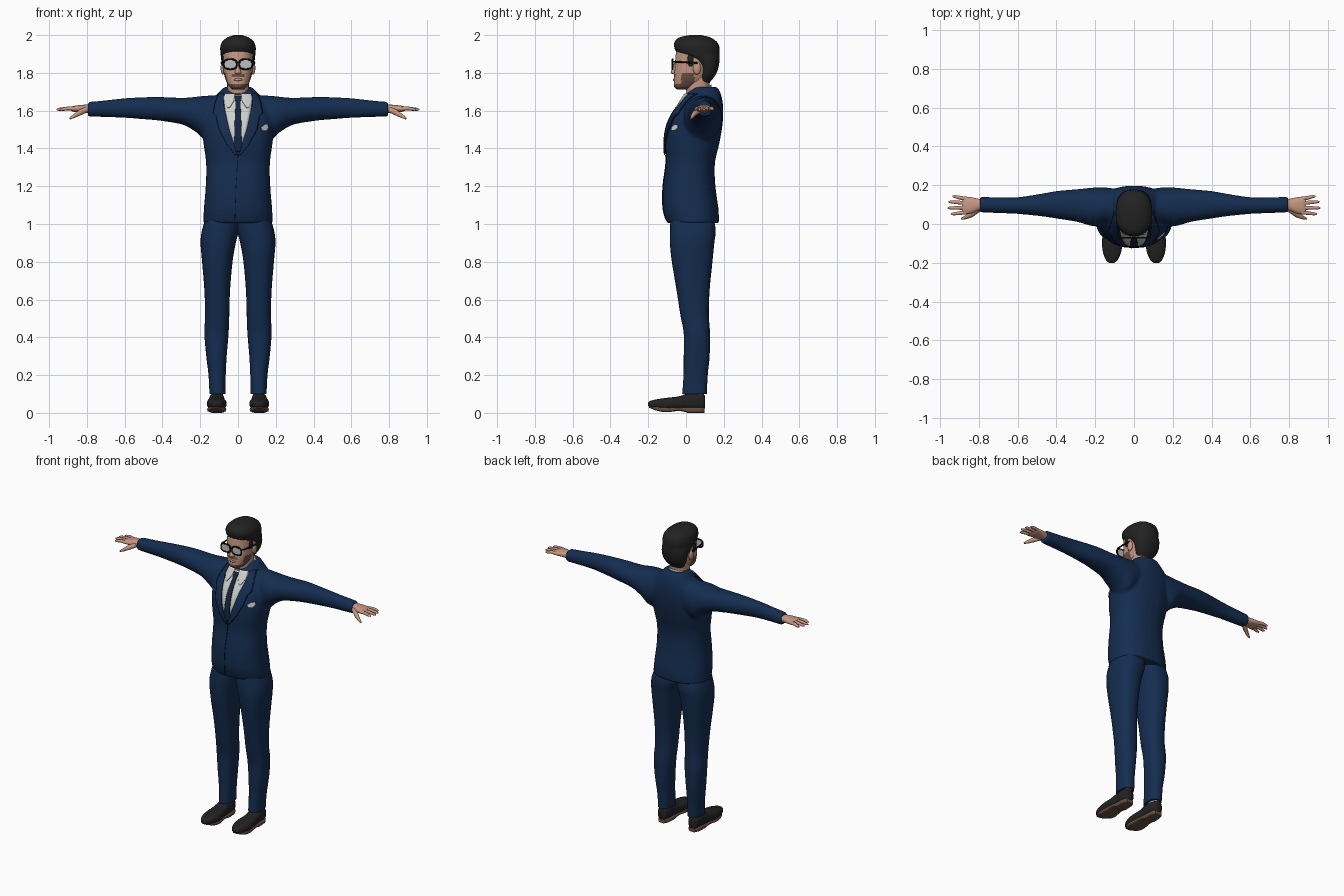
import bpy, bmesh, math
from mathutils import Vector
from mathutils.bvhtree import BVHTree

if "Cube" in bpy.data.objects:
    bpy.data.objects.remove(bpy.data.objects["Cube"])


def material(name, r, g, b):
    m = bpy.data.materials.new(name)
    m.use_nodes = True
    m.diffuse_color = (r, g, b, 1)
    m.node_tree.nodes["Principled BSDF"].inputs["Base Color"].default_value = (r, g, b, 1)
    return m


NAVY = material("navy_cloth", .007, .026, .08)
SEAM = material("dark_seam", .003, .01, .032)
TIE = material("tie_cloth", .006, .019, .05)
WHITE = material("white_cotton", .62, .62, .6)
SKIN = material("skin", .56, .31, .22)
CHARCOAL = material("charcoal", .016, .016, .016)
BLACK = material("black_frame", .004, .004, .004)
STUBBLE = material("stubble", .15, .085, .062)
LENS = material("pale_lens", .5, .53, .55)
SOLE = material("brown_sole", .13, .075, .055)


def skin(bm, loops, closed=False):
    """Bridge loops of points into a tube, capped unless closed."""
    rows = [[bm.verts.new(p) for p in loop] for loop in loops]
    n = len(rows[0])
    pairs = list(zip(rows, rows[1:])) + ([(rows[-1], rows[0])] if closed else [])
    for a, b in pairs:
        for i in range(n):
            j = (i + 1) % n
            bm.faces.new((a[i], a[j], b[j], b[i]))
    if not closed:
        bm.faces.new(rows[0])
        bm.faces.new(rows[-1])


def spline(rings, steps):
    """Smooth interpolation through all the rings."""
    out = []
    for k in range(len(rings) - 1):
        p, q = rings[k], rings[k + 1]
        o, r = rings[max(k - 1, 0)], rings[min(k + 2, len(rings) - 1)]
        for s in range(steps):
            t = s / steps
            out.append([b + .5 * t * (c - a + t * (2*a - 5*b + 4*c - d + t * (3*b - 3*c + d - a)))
                        for a, b, c, d in zip(o, p, q, r)])
    return out + [rings[-1]]


def loft(bm, axis, rings, n=28, steps=4, power=2.3, flip=1):
    """Rounded sections: position along the axis, then both extents."""
    loops = []
    for p, a0, a1, b0, b1 in spline(rings, steps):
        loop = []
        for i in range(n):
            c, s = math.cos(math.tau * i / n), math.sin(math.tau * i / n)
            u = math.copysign(abs(c) ** (2 / power), c)
            v = math.copysign(abs(s) ** (2 / power), s)
            a, b = (a0 + a1 + (a1 - a0) * u) / 2, (b0 + b1 + (b1 - b0) * v) / 2
            x, y, z = {"x": (p, a, b), "y": (a, p, b), "z": (a, b, p)}[axis]
            loop.append((flip * x, y, z))
        loops.append(loop)
    skin(bm, loops)


def tube(bm, points, radii, n=10, closed=False):
    pts = [Vector(p) for p in points]
    loops = []
    for k, p in enumerate(pts):
        if closed:
            d = pts[(k + 1) % len(pts)] - pts[k - 1]
        else:
            d = pts[min(k + 1, len(pts) - 1)] - pts[max(k - 1, 0)]
        side = d.cross((0, 1, 0) if abs(d.normalized().y) < .9 else (0, 0, 1)).normalized()
        up = side.cross(d).normalized()
        r = radii[k % len(radii)]
        loops.append([p + r * (side * math.cos(math.tau * i / n) + up * math.sin(math.tau * i / n))
                      for i in range(n)])
    skin(bm, loops, closed)


def blob(bm, centre, size):
    made = bmesh.ops.create_uvsphere(bm, u_segments=20, v_segments=12, radius=1)["verts"]
    bmesh.ops.scale(bm, vec=size, verts=made)
    bmesh.ops.translate(bm, vec=centre, verts=made)


def finish(bm, name, mat, mirror=False):
    bmesh.ops.recalc_face_normals(bm, faces=bm.faces)
    me = bpy.data.meshes.new(name)
    bm.to_mesh(me)
    bm.free()
    me.materials.append(mat)
    me.shade_smooth()
    me.set_sharp_from_angle(angle=math.radians(50))
    ob = bpy.data.objects.new(name, me)
    bpy.context.collection.objects.link(ob)
    if mirror:
        ob.modifiers.new("Mirror", "MIRROR").use_mirror_merge = False
    return ob


def lofted(name, mat, axis, rings, mirror=False, **kw):
    bm = bmesh.new()
    loft(bm, axis, rings, **kw)
    return finish(bm, name, mat, mirror)


# Jacket: torso and sleeves fused into one cloth surface
bm = bmesh.new()
loft(bm, "z", [(z, -w, w, f, b) for z, w, f, b in (
    (1.005, .184, -.1, .175), (1.08, .181, -.122, .172), (1.2, .171, -.122, .156),
    (1.32, .169, -.106, .153), (1.42, .182, -.11, .175), (1.5, .19, -.102, .19),
    (1.57, .188, -.076, .197), (1.63, .165, -.036, .196), (1.685, .112, 0, .186),
    (1.725, .075, .035, .166))])
for side in (1, -1):
    loft(bm, "x", [(.08, .02, .18, 1.5, 1.68), (.16, -.01, .19, 1.44, 1.68),
                   (.22, -.01, .187, 1.485, 1.674), (.29, .01, .18, 1.525, 1.668),
                   (.4, .028, .17, 1.545, 1.672), (.48, .04, .156, 1.553, 1.672),
                   (.6, .052, .138, 1.562, 1.666), (.7, .056, .138, 1.566, 1.655),
                   (.795, .06, .14, 1.568, 1.646)], power=2.1, flip=side)
jacket = finish(bm, "jacket", NAVY)
remesh = jacket.modifiers.new("Fuse", "REMESH")
remesh.mode, remesh.voxel_size, remesh.use_smooth_shade = "VOXEL", .009, True
relax = jacket.modifiers.new("Relax", "SMOOTH")
relax.factor, relax.iterations = .5, 5
bpy.context.view_layer.update()
cloth = BVHTree.FromObject(jacket, bpy.context.evaluated_depsgraph_get())


def front_plate(name, mat, rows, lift, mirror=False, cols=8):
    """Thin cloth panel draped on the jacket front; rows are z, x from, x to."""
    bm = bmesh.new()
    grid, y = [], .03
    for k in range(len(rows) - 1):
        for s in range(6 if k < len(rows) - 2 else 7):
            z, x0, x1 = [a + (b - a) * s / 6 for a, b in zip(rows[k], rows[k + 1])]
            line = []
            for c in range(cols + 1):
                x = x0 + (x1 - x0) * c / cols
                hit = cloth.ray_cast(Vector((x, -1, z)), Vector((0, 1, 0)))[0]
                y = hit.y if hit else y
                line.append(bm.verts.new((x, y - lift, z)))
            grid.append(line)
    for a, b in zip(grid, grid[1:]):
        for i in range(cols):
            bm.faces.new((a[i], a[i + 1], b[i + 1], b[i]))
    ob = finish(bm, name, mat, mirror)
    solid = ob.modifiers.new("Thickness", "SOLIDIFY")
    solid.thickness, solid.offset = .005, 0
    return ob


# Shirt front, tie, lapels and pocket square
front_plate("shirt_front", WHITE, [(z, -w, w) for z, w in (
    (1.68, .078), (1.6, .068), (1.5, .046), (1.41, .016), (1.385, .002))], .003)
front_plate("tie", TIE, [(z, -w, w) for z, w in (
    (1.675, .018), (1.64, .013), (1.55, .017), (1.42, .021), (1.385, .012))], .008)
lapel = [(1.69, .076, .1), (1.64, .077, .118), (1.585, .065, .128),
         (1.57, .062, .112), (1.5, .046, .098), (1.42, .02, .055), (1.365, .001, .012)]
front_plate("lapel_edges", SEAM, [(z, a, b + .004) for z, a, b in lapel], .005, True)
front_plate("lapels", NAVY, lapel, .008, True)
front_plate("shirt_collar_wings", WHITE, [(1.69, .016, .07), (1.65, .022, .074),
                                          (1.615, .045, .056)], .01, True)
front_plate("jacket_opening", SEAM, [(1.365, -.002, .002), (1.2, -.012, -.009),
                                     (1.025, -.018, -.015)], .001)
front_plate("pocket_square", WHITE, [(1.526, .142, .156), (1.512, .122, .162),
                                     (1.495, .128, .152)], .004)

# Trousers
lofted("trouser_legs", NAVY, "z", [
    (.1, .066, .151, -.02, .11), (.2, .065, .156, -.013, .115), (.3, .06, .168, -.012, .125),
    (.42, .05, .178, -.012, .127), (.52, .046, .174, -.03, .121), (.65, .042, .178, -.05, .125),
    (.8, .029, .19, -.075, .14), (.9, .012, .198, -.085, .15), (.97, -.006, .19, -.085, .157),
    (1.06, -.012, .16, -.08, .14)], True)

# Ankles and shoes
lofted("ankles", SKIN, "z", [(.06, .08, .138, .01, .095), (.14, .08, .138, .01, .095)], True)
lofted("shoes", CHARCOAL, "y", [
    (-.2, .102, .128, .036, .056), (-.188, .086, .143, .028, .064), (-.15, .068, .159, .02, .073),
    (-.1, .06, .165, .016, .08), (-.04, .067, .16, .018, .087), (0, .07, .155, .018, .1),
    (.05, .072, .152, .018, .107), (.088, .08, .145, .018, .1), (.1, .09, .135, .025, .09)],
    True, power=2.6)
lofted("shoe_soles", SOLE, "y", [
    (-.195, .098, .132, .027, .042), (-.15, .072, .157, .01, .034), (-.1, .062, .163, .004, .03),
    (-.04, .069, .158, .01, .03), (0, .071, .154, .004, .03), (.01, .071, .154, 0, .03),
    (.07, .074, .15, 0, .03), (.097, .088, .137, 0, .03)], True, power=4)

# Hands
bm = bmesh.new()
loft(bm, "x", [(.76, .072, .13, 1.585, 1.632), (.8, .07, .13, 1.588, 1.632),
               (.835, .056, .137, 1.591, 1.63), (.87, .05, .141, 1.594, 1.625),
               (.886, .055, .137, 1.6, 1.619)])
for y, spread, tip in ((.06, -.008, .943), (.083, 0, .96), (.107, .007, .955), (.13, .012, .935)):
    tube(bm, [(.865, y, 1.61), (.9, y + spread / 2, 1.612), (tip - .012, y + spread, 1.607),
              (tip, y + spread, 1.605)], (.011, .01, .008, .004))
tube(bm, [(.805, .075, 1.605), (.84, .048, 1.588), (.868, .034, 1.571), (.89, .027, 1.558)],
     (.016, .014, .01, .005))
finish(bm, "hands", SKIN, True)

# Neck and shirt collar
lofted("neck", SKIN, "z", [(1.62, -.056, .056, .02, .135), (1.72, -.057, .057, 0, .125),
                           (1.79, -.058, .058, .01, .13)])
collar = lofted("shirt_collar", WHITE, "z", [(1.6, -.074, .074, -.012, .142),
                                             (1.66, -.07, .07, -.008, .138),
                                             (1.71, -.064, .064, -.004, .134)])
for v in collar.data.vertices:
    v.co.z += .4 * (v.co.y - .065)

# Head, with stubble on the jaw, chin and upper lip
head = lofted("head", SKIN, "z", [(z, -w, w, f, b) for z, w, f, b in (
    (1.713, .03, -.048, .02), (1.728, .047, -.063, .06), (1.76, .064, -.064, .1),
    (1.8, .075, -.062, .13), (1.84, .08, -.058, .15), (1.88, .082, -.056, .16),
    (1.92, .082, -.05, .162), (1.96, .068, -.03, .145), (1.98, .04, 0, .11))],
    n=56, steps=6)
head.data.materials.append(STUBBLE)
for f in head.data.polygons:
    x, y, z = f.center
    jaw = -.025 < y < .045 and z < 1.797
    lip = abs(x) < .032 and abs(z - 1.784) < .006 and y < 0
    f.material_index = int(jaw or lip or z < 1.745)
lofted("nose", SKIN, "z", [(z, -w, w, f, -.03) for z, w, f in (
    (1.793, .012, -.07), (1.803, .018, -.081), (1.83, .01, -.071), (1.87, .008, -.056))], n=16)
bm = bmesh.new()
blob(bm, (0, -.06, 1.764), (.024, .009, .007))
finish(bm, "lips", SKIN)
bm = bmesh.new()
blob(bm, (.08, .058, 1.825), (.012, .021, .034))
finish(bm, "ears", SKIN, True)

# Hair, swept over the crown and down the nape
lofted("hair", CHARCOAL, "z", [(z, -w, w, f, b) for z, w, f, b in (
    (1.745, .045, .06, .122), (1.79, .072, .07, .157), (1.83, .083, .065, .172),
    (1.87, .089, .025, .178), (1.9, .092, -.04, .178), (1.935, .094, -.062, .177),
    (1.965, .084, -.06, .163), (1.988, .056, -.035, .128), (2, .02, .02, .08))])
bm = bmesh.new()
blob(bm, (.077, .025, 1.868), (.009, .018, .036))
finish(bm, "sideburns", CHARCOAL, True)

# Glasses
bm = bmesh.new()
rim = []
for i in range(32):
    c, s = math.cos(math.tau * i / 32), math.sin(math.tau * i / 32)
    rim.append((.041 + .034 * math.copysign(abs(c) ** .75, c), -.071,
                1.846 + .026 * math.copysign(abs(s) ** .75, s)))
tube(bm, rim, (.005,), closed=True)
tube(bm, [(.07, -.071, 1.86), (.082, -.055, 1.858), (.086, 0, 1.856), (.087, .06, 1.852)], (.005,))
tube(bm, [(.012, -.071, 1.852), (0, -.074, 1.856)], (.004,))
finish(bm, "glasses_frame", BLACK, True)
bm = bmesh.new()
skin(bm, [[(x, y, z) for x, _, z in rim] for y in (-.073, -.069)])
finish(bm, "glasses_lenses", LENS, True)
